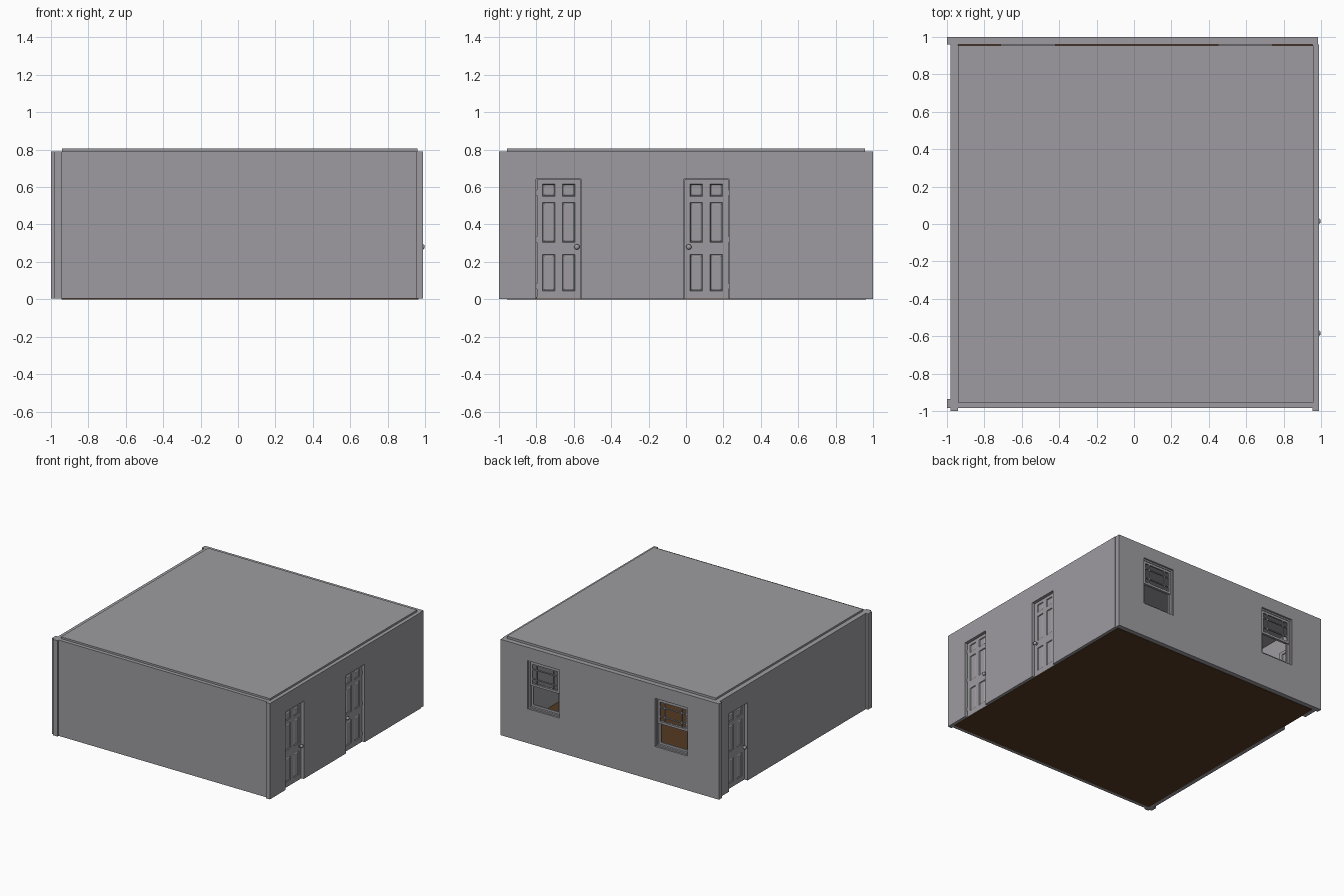
import bpy, bmesh, math
from mathutils import Matrix, Vector

if "Cube" in bpy.data.objects:
    bpy.data.objects.remove(bpy.data.objects["Cube"])


def material(name, rgb):
    m = bpy.data.materials.new(name)
    m.diffuse_color = (*rgb, 1)
    m.use_nodes = True
    m.node_tree.nodes["Principled BSDF"].inputs["Base Color"].default_value = m.diffuse_color
    return m


GREY = material("plaster_grey", (0.34, 0.33, 0.35))
BROWN = material("floor_brown", (0.09, 0.042, 0.016))


def side(u, w):
    """Local frame of a wall: u along it, v up, w outward."""
    u, w, v = Vector(u), Vector(w), Vector((0, 0, 1))
    return Matrix((u, v, w)).transposed().to_4x4()


FRONT = side((1, 0, 0), (0, -1, 0))
RIGHT = side((0, 1, 0), (1, 0, 0))
BACK = side((-1, 0, 0), (0, 1, 0))
LEFT = side((0, -1, 0), (-1, 0, 0))


def finish(bm, name, M, mat):
    bm.transform(M)
    me = bpy.data.meshes.new(name)
    bm.to_mesh(me)
    bm.free()
    ob = bpy.data.objects.new(name, me)
    me.materials.append(mat)
    bpy.context.collection.objects.link(ob)
    return ob


def plate(name, M, us, vs, w0, w1, holes=(), panels=(), mat=GREY):
    """Slab from w0 to w1 on a u/v grid; hole cells stay open, panel cells get mouldings."""
    bm = bmesh.new()
    verts = {}

    def vert(i, j, k):
        if (i, j, k) not in verts:
            verts[i, j, k] = bm.verts.new((us[i], vs[j], (w0, w1)[k]))
        return verts[i, j, k]

    cells = {(i, j) for i in range(len(us) - 1) for j in range(len(vs) - 1)} - set(holes)
    fields = []
    for i, j in cells:
        ring = [(i, j), (i + 1, j), (i + 1, j + 1), (i, j + 1)]
        outer = bm.faces.new([vert(*p, 1) for p in ring])
        inner = bm.faces.new([vert(*p, 0) for p in reversed(ring)])
        if (i, j) in panels:
            fields += [outer, inner]
        for n, (di, dj) in enumerate([(0, -1), (1, 0), (0, 1), (-1, 0)]):
            if (i + di, j + dj) not in cells:
                a, b = ring[n], ring[(n + 1) % 4]
                bm.faces.new([vert(*a, 0), vert(*b, 0), vert(*b, 1), vert(*a, 1)])
    bm.normal_update()
    if fields:
        bmesh.ops.inset_individual(bm, faces=fields, thickness=0.005, depth=-0.006)
        bmesh.ops.inset_individual(bm, faces=fields, thickness=0.010, depth=0.004)
    return finish(bm, name, M, mat)


def box(name, x, y, z, mat=GREY):
    return plate(name, FRONT, x, z, -y[1], -y[0], mat=mat)


def turned(name, M, u, v, w, profile):
    """Round part with its axis along w, from (radius, height) points."""
    bm = bmesh.new()
    n = 16
    rings = [[bm.verts.new((u + r * math.cos(math.tau * k / n),
                            v + r * math.sin(math.tau * k / n), w + h))
              for k in range(n)] for r, h in profile]
    for a, b in zip(rings, rings[1:]):
        for k in range(n):
            bm.faces.new((a[k], a[(k + 1) % n], b[(k + 1) % n], b[k]))
    bm.faces.new(rings[-1])
    bm.faces.new(rings[0][::-1])
    bmesh.ops.recalc_face_normals(bm, faces=bm.faces)
    ob = finish(bm, name, M, GREY)
    bpy.context.view_layer.objects.active = ob
    ob.select_set(True)
    bpy.ops.object.shade_smooth_by_angle(angle=math.radians(40))
    ob.select_set(False)


BASE, TOP, HEAD = 0.003, 0.79, 0.642
SILL, LINTEL = 0.285, 0.68

# Floor and ceiling slabs
box("floor", (-0.945, 0.965), (-0.955, 0.962), (0, 0.012), BROWN)
box("ceiling", (-0.94, 0.96), (-0.955, 0.955), (0.785, 0.805))

# Walls with door and window openings
box("front_wall", (-0.94, 0.955), (-0.985, -0.945), (BASE, TOP))
box("front_wall_end", (-1.0, -0.98), (-0.985, -0.935), (BASE, TOP))
plate("right_wall", RIGHT, (-1, -0.80, -0.56, -0.012, 0.23, 0.96), (BASE, HEAD, TOP),
      0.955, 0.99, holes=[(1, 0), (3, 0)])
plate("left_wall", LEFT, (-0.96, -0.84, -0.60, 1), (BASE, HEAD, TOP),
      0.94, 0.98, holes=[(1, 0)])
plate("back_wall", BACK, (-0.985, -0.74, -0.45, 0.42, 0.715, 1), (BASE, SILL, LINTEL, TOP),
      0.96, 1.0, holes=[(1, 1), (3, 1)])


# Six-panel doors with knobs and hinges
def door(name, M, u0, u1, face, knob_right):
    a, b = u0 + 0.003, u1 - 0.003
    mid = (a + b) / 2
    us = (a, a + 0.031, mid - 0.020, mid + 0.020, b - 0.031, b)
    vs = (0.004, 0.045, 0.24, 0.305, 0.517, 0.55, 0.615, HEAD - 0.003)
    plate(name, M, us, vs, face - 0.03, face,
          panels=[(i, j) for i in (1, 3) for j in (1, 3, 5)])
    knob_u, hinge_u = (b - 0.020, a) if knob_right else (a + 0.024, b)
    knob = [(0.013, 0), (0.013, 0.003), (0.005, 0.005), (0.005, 0.009), (0.011, 0.011),
            (0.0145, 0.017), (0.0145, 0.021), (0.011, 0.027), (0.004, 0.030)]
    turned(name + "_outer_knob", M, knob_u, 0.28, face, knob)
    turned(name + "_inner_knob", M, knob_u, 0.28, face - 0.03, [(r, -h) for r, h in knob])
    for k, z in enumerate((0.07, 0.32, 0.57)):
        plate(f"{name}_hinge_{k + 1}", M, (hinge_u - 0.003, hinge_u + 0.003),
              (z - 0.015, z + 0.015), face - 0.004, face + 0.004)


door("front_right_door", RIGHT, -0.80, -0.56, 0.968, True)
door("middle_right_door", RIGHT, -0.012, 0.23, 0.968, False)
door("left_door", LEFT, -0.84, -0.60, 0.952, True)


# Double-hung windows: frame, upper sash with border bars, plain lower sash
def window(name, u0, u1):
    f, r, t = 0.012, 0.018, 0.008
    meet = (SILL + LINTEL) / 2
    plate(name + "_frame", BACK, (u0, u0 + f, u1 - f, u1), (SILL, SILL + f, LINTEL - f, LINTEL),
          0.955, 0.985, holes=[(1, 1)])
    a, b = u0 + f, u1 - f

    def bars(lo, hi):
        return (lo, lo + r, lo + r + 0.036, lo + r + 0.036 + t,
                hi - r - 0.036 - t, hi - r - 0.036, hi - r, hi)

    plate(name + "_upper_sash", BACK, bars(a, b), bars(meet - 0.010, LINTEL - f), 0.969, 0.980,
          holes=[(i, j) for i in (1, 3, 5) for j in (1, 3, 5)])
    plate(name + "_lower_sash", BACK, (a, a + r, b - r, b),
          (SILL + f, SILL + f + r, meet - 0.008, meet + 0.010), 0.957, 0.968, holes=[(1, 1)])


window("first_window", -0.74, -0.45)
window("second_window", 0.42, 0.715)
